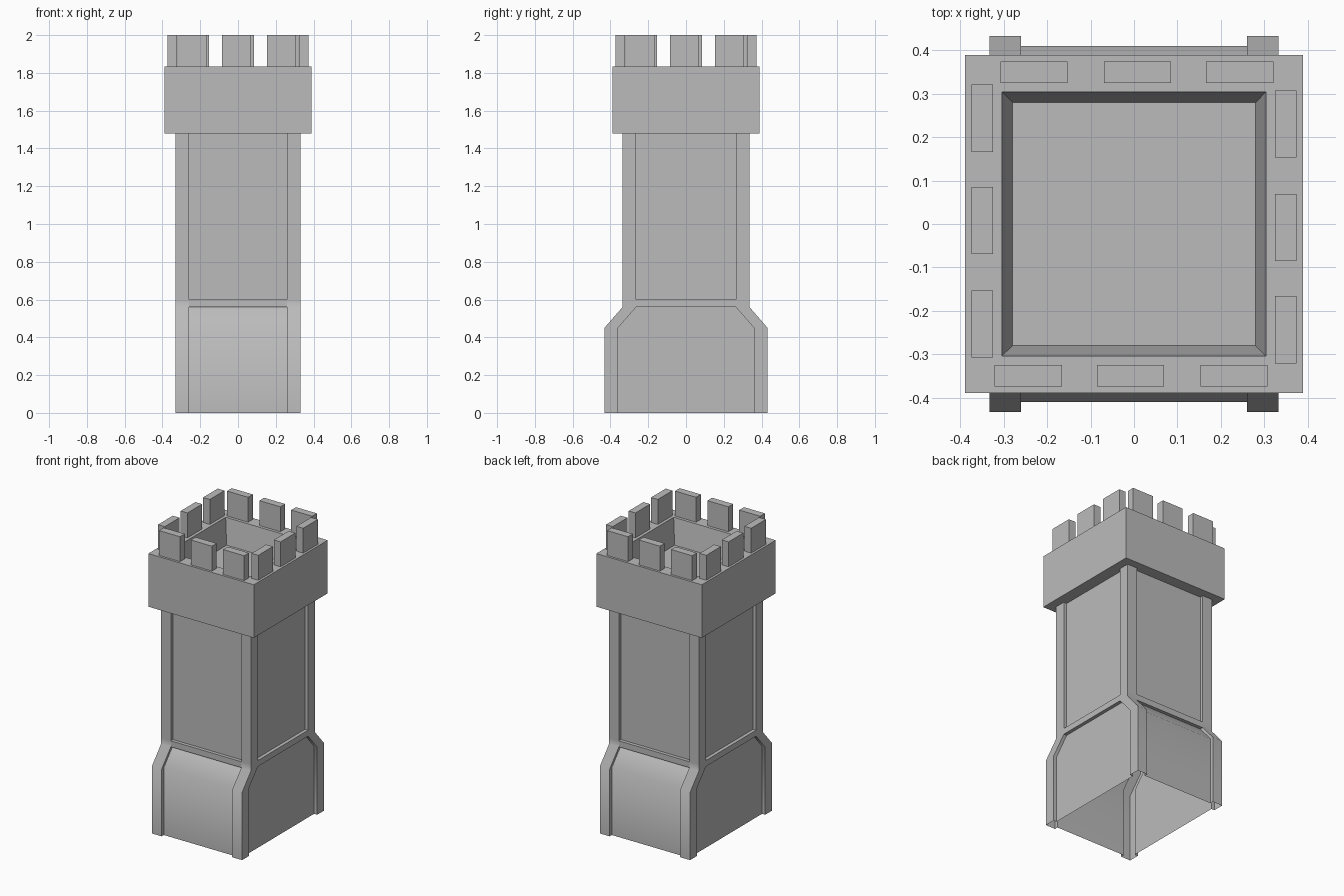
import bpy, bmesh
from math import radians
from mathutils import Vector

cube = bpy.data.objects.get("Cube")
if cube:
    bpy.data.objects.remove(cube, do_unlink=True)

stone = bpy.data.materials.new("grey_stone")
stone.use_nodes = True
stone.diffuse_color = (0.5, 0.5, 0.5, 1)
stone.node_tree.nodes["Principled BSDF"].inputs["Base Color"].default_value = (0.5, 0.5, 0.5, 1)

SIDES = [Vector(v) for v in ((0, -1, 0), (1, 0, 0), (0, 1, 0), (-1, 0, 0))]
UP = Vector((0, 0, 1))


def finish(bm, name, smooth=None):
    mesh = bpy.data.meshes.new(name)
    bm.to_mesh(mesh)
    bm.free()
    mesh.materials.append(stone)
    obj = bpy.data.objects.new(name, mesh)
    bpy.context.collection.objects.link(obj)
    if smooth:
        bpy.ops.object.select_all(action='DESELECT')
        obj.select_set(True)
        bpy.context.view_layer.objects.active = obj
        bpy.ops.object.shade_smooth_by_angle(angle=radians(smooth))
    return obj


def add_box(bm, center, size):
    verts = bmesh.ops.create_cube(bm, size=1)["verts"]
    bmesh.ops.scale(bm, vec=size, verts=verts)
    bmesh.ops.translate(bm, vec=center, verts=verts)


# Tower shaft: open-bottomed shell with raised corner posts and a raised band
LEVELS = [(0, 0.432), (0.45, 0.432), (0.56, 0.336), (0.6, 0.336), (1.48, 0.336)]  # height, half depth
HALF_X, POST, RECESS, BAND = 0.332, 0.072, 0.023, 2

bm = bmesh.new()


def quad(*points):
    bm.faces.new([bm.verts.new(p) for p in points])


for normal in SIDES:
    tangent = UP.cross(normal)

    def pt(i, edge, depth=0):
        """Point on level i: edge +-2 is the outer corner, +-1 the inner post edge."""
        z, half_y = LEVELS[i]
        out, along = (half_y, HALF_X) if normal.y else (HALF_X, half_y)
        s = along if abs(edge) == 2 else along - POST
        return normal * (out - depth) + tangent * (s if edge > 0 else -s) + UP * z

    for i in range(len(LEVELS) - 1):
        j = i + 1
        # Posts
        for a, b in ((-2, -1), (1, 2)):
            quad(pt(i, a), pt(i, b), pt(j, b), pt(j, a))
        # Recessed panel and post flanks
        quad(pt(i, -1, RECESS), pt(i, 1, RECESS), pt(j, 1, RECESS), pt(j, -1, RECESS))
        quad(pt(i, -1), pt(i, -1, RECESS), pt(j, -1, RECESS), pt(j, -1))
        quad(pt(i, 1, RECESS), pt(i, 1), pt(j, 1), pt(j, 1, RECESS))
        # Horizontal band with its ledges
        if i == BAND:
            quad(pt(i, -1), pt(i, 1), pt(j, 1), pt(j, -1))
            quad(pt(j, -1), pt(j, 1), pt(j, 1, RECESS), pt(j, -1, RECESS))
            quad(pt(i, -1, RECESS), pt(i, 1, RECESS), pt(i, 1), pt(i, -1))
bmesh.ops.remove_doubles(bm, verts=bm.verts, dist=0.0005)
finish(bm, "tower_shaft", smooth=50)

# Parapet: overhanging block with a tapered well sunk into the top
bm = bmesh.new()
add_box(bm, (0, 0, 1.657), (0.778, 0.778, 0.354))
bm.normal_update()
top = max(bm.faces, key=lambda f: f.calc_center_median().z)
bmesh.ops.inset_region(bm, faces=[top], thickness=0.085, use_even_offset=True)
bmesh.ops.inset_region(bm, faces=[top], thickness=0.025, depth=-0.17, use_even_offset=True)
finish(bm, "parapet")

# Merlons: three per side, slightly offset around the rim
bm = bmesh.new()
for normal in SIDES:
    tangent = UP.cross(normal)
    for shift in (-0.243, -0.008, 0.23):
        size = [0.05 if abs(c) > 0.5 else 0.155 for c in normal]
        size[2] = 0.168
        add_box(bm, normal * 0.349 + tangent * shift + UP * 1.916, size)
finish(bm, "merlons")
